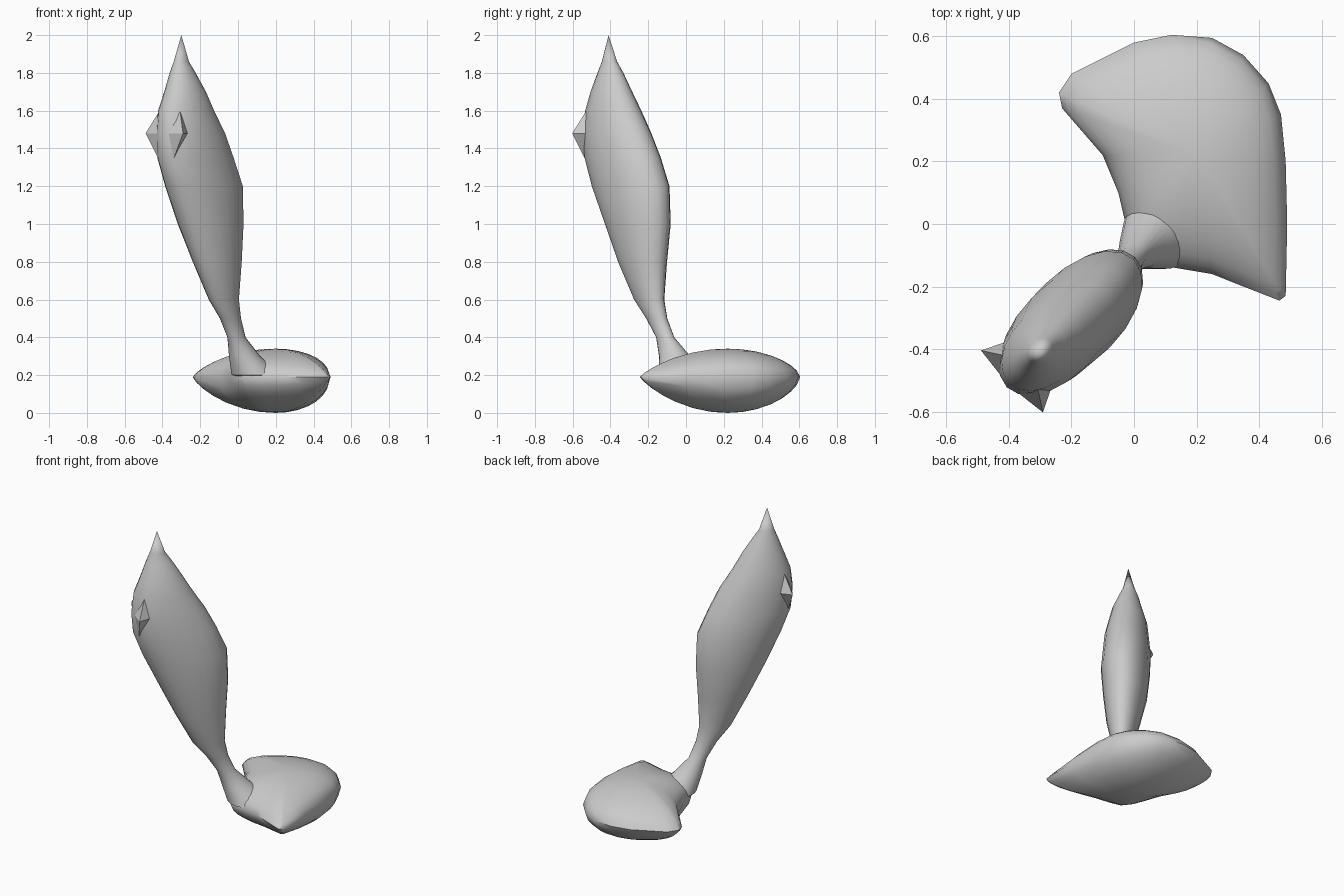
import bpy, bmesh, math
from mathutils import Vector

if "Cube" in bpy.data.objects:
    bpy.data.objects.remove(bpy.data.objects["Cube"])

grey = bpy.data.materials.new("plain_grey")
grey.use_nodes = True
colour = (0.6, 0.6, 0.6, 1)
grey.diffuse_color = colour
grey.node_tree.nodes["Principled BSDF"].inputs["Base Color"].default_value = colour

# The upright body is wide along LONG and thin along SIDE
LONG = Vector((1, 1, 0)).normalized()
SIDE = Vector((1, -1, 0)).normalized()


def loft(name, rings, start=None, end=None, angle=50):
    """Skin closed rings of points, optionally closing each end to a point."""
    bm = bmesh.new()
    loops = [[bm.verts.new(p) for p in ring] for ring in rings]
    n = len(loops[0])
    for low, high in zip(loops, loops[1:]):
        for i in range(n):
            j = (i + 1) % n
            bm.faces.new((low[i], low[j], high[j], high[i]))
    for point, loop in ((start, loops[0]), (end, loops[-1])):
        if point is None:
            bm.faces.new(loop)
        else:
            tip = bm.verts.new(point)
            for i in range(n):
                bm.faces.new((loop[i], loop[(i + 1) % n], tip))
    bmesh.ops.recalc_face_normals(bm, faces=bm.faces)
    mesh = bpy.data.meshes.new(name)
    bm.to_mesh(mesh)
    bm.free()
    mesh.materials.append(grey)
    obj = bpy.data.objects.new(name, mesh)
    bpy.context.collection.objects.link(obj)
    bpy.ops.object.select_all(action="DESELECT")
    obj.select_set(True)
    bpy.context.view_layer.objects.active = obj
    bpy.ops.object.shade_smooth_by_angle(angle=math.radians(angle))
    return obj


def oval(centre, a, b, n=20):
    return [centre + LONG * a * math.cos(t) + SIDE * b * math.sin(t)
            for t in (2 * math.pi * i / n for i in range(n))]


# Fan-shaped foot: a lens-like pad over a curved outline
outline = [(-.24, .42), (-.2, .48), (-.1, .53), (0, .58), (.12, .605), (.25, .595),
           (.35, .54), (.43, .45), (.47, .35), (.485, .2), (.49, 0), (.485, -.23),
           (.465, -.245), (.35, -.2), (.25, -.16), (.13, -.14), (.03, -.12),
           (-.02, -.03), (-.05, .1), (-.1, .22), (-.23, .37)]
middle = Vector((.2, .22, .19))


def pad_ring(t, height):
    ring = []
    for x, y in outline:
        spoke = Vector((x, y, middle.z)) - middle
        lift = height * (1 - t * t) ** (1.6 * spoke.length)
        ring.append(middle + spoke * t + Vector((0, 0, lift)))
    return ring


steps = (.2, .4, .6, .75, .87, .95)
TOP, BOTTOM = .15, -.19
pad = [pad_ring(t, BOTTOM) for t in steps] + [pad_ring(1, 0)]
pad += [pad_ring(t, TOP) for t in reversed(steps)]
loft("foot_pad", pad, middle + Vector((0, 0, BOTTOM)), middle + Vector((0, 0, TOP)))

# Leaning body with narrow neck: x, y, z, long radius, side radius
slices = [(.1, -.01, .2, .14, .13), (.035, -.06, .3, .09, .075),
          (-.008, -.11, .4, .055, .04), (-.04, -.155, .5, .065, .045),
          (-.075, -.195, .6, .096, .06), (-.11, -.23, .8, .154, .1),
          (-.145, -.255, 1, .21, .13), (-.18, -.293, 1.2, .254, .145),
          (-.225, -.335, 1.35, .25, .142), (-.25, -.365, 1.48, .222, .132),
          (-.275, -.385, 1.6, .176, .115), (-.28, -.395, 1.7, .128, .09),
          (-.293, -.4, 1.8, .078, .058), (-.3, -.405, 1.86, .045, .035)]
body = [oval(Vector(s[:3]), s[3], s[4]) for s in slices]
loft("leaning_body", body, Vector((.12, .01, .17)), Vector((-.3, -.41, 2)))

# Pair of pointed fins on the outer edge near the top
for name, sign in (("left_fin", 1), ("right_fin", -1)):
    def place(u, v, z):
        return LONG * u + SIDE * (.08 + sign * v) + Vector((0, 0, z))
    base = [place(-.645, .03, 1.48), place(-.58, .06, 1.63),
            place(-.55, .1, 1.48), place(-.62, .06, 1.35)]
    loft(name, [base], None, place(-.632, .14, 1.48), angle=30)
